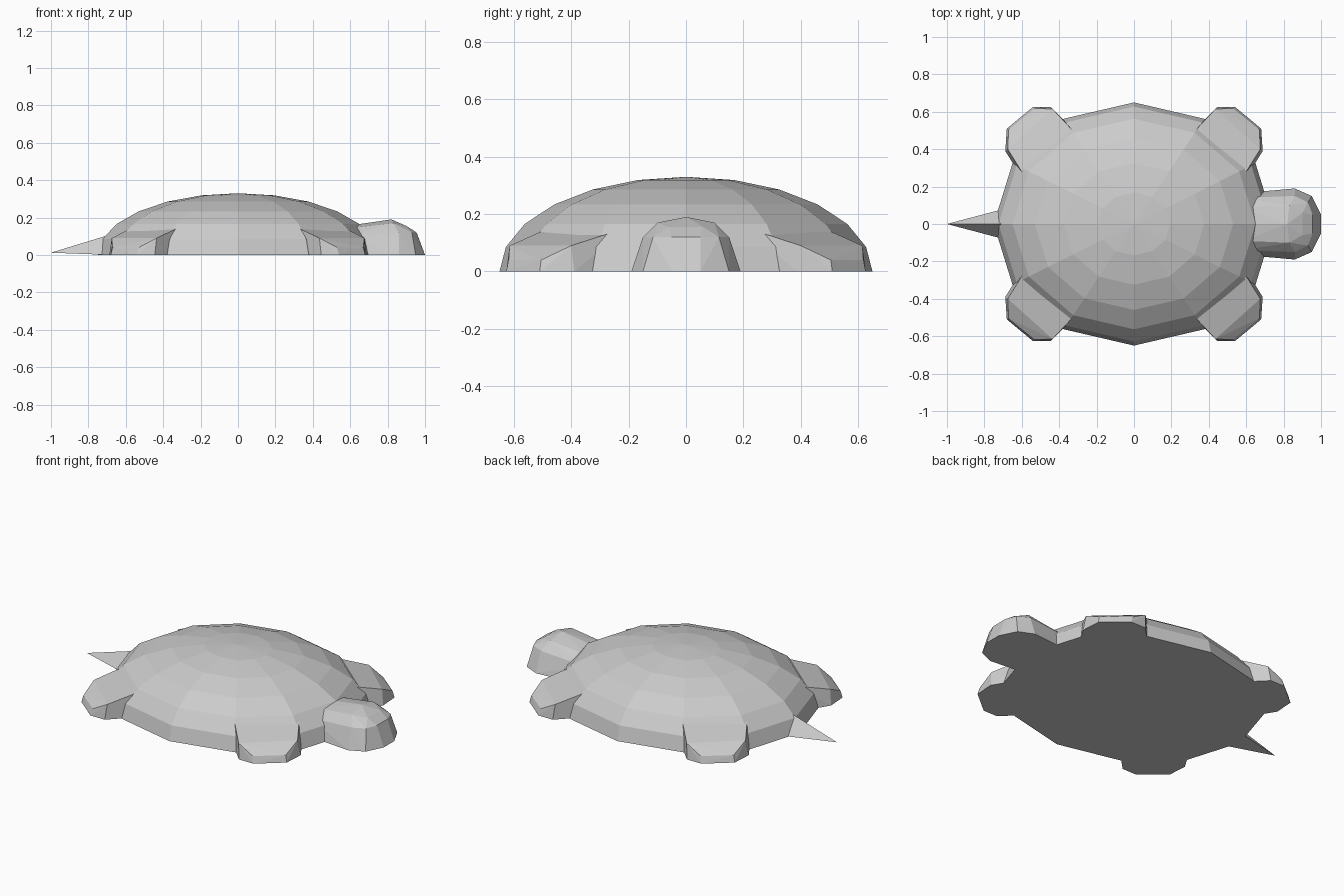
import bpy, bmesh
from mathutils import Matrix

if "Cube" in bpy.data.objects:
    bpy.data.objects.remove(bpy.data.objects["Cube"])


def finish(bm, name):
    bmesh.ops.recalc_face_normals(bm, faces=bm.faces)
    mesh = bpy.data.meshes.new(name)
    bm.to_mesh(mesh)
    bm.free()
    obj = bpy.data.objects.new(name, mesh)
    bpy.context.collection.objects.link(obj)
    return obj


def hull(name, points):
    """Convex faceted solid around a few points."""
    bm = bmesh.new()
    for p in points:
        bm.verts.new(p)
    bmesh.ops.convex_hull(bm, input=bm.verts[:])
    bmesh.ops.delete(bm, geom=[v for v in bm.verts if not v.link_faces], context='VERTS')
    bmesh.ops.dissolve_limit(bm, angle_limit=0.05, verts=bm.verts[:], edges=bm.edges[:])
    return finish(bm, name)


def both_sides(points):
    return points + [(x, -y, z) for x, y, z in points if y]


# Shell: upper half of a faceted ellipsoid, closed underneath
bm = bmesh.new()
bmesh.ops.create_uvsphere(bm, u_segments=12, v_segments=12, radius=1,
                          matrix=Matrix.Diagonal((0.75, 0.65, 0.33, 1)))
bmesh.ops.delete(bm, geom=[v for v in bm.verts if v.co.z < -0.01], context='VERTS')
bmesh.ops.contextual_create(bm, geom=[e for e in bm.edges if e.is_boundary])
finish(bm, "shell")

# Flippers: sloping wedges with chamfered tips, one per corner
flipper = [
    (0.55, 0.20, 0.155), (0.30, 0.47, 0.155),
    (0.675, 0.40, 0.09), (0.435, 0.615, 0.09),
    (0.67, 0.505, 0.04), (0.53, 0.618, 0.04),
    (0.57, 0.20, 0), (0.31, 0.49, 0),
    (0.688, 0.39, 0), (0.445, 0.626, 0),
    (0.68, 0.51, 0), (0.54, 0.626, 0),
]
for end, sx in (("front", 1), ("back", -1)):
    for side, sy in (("left", 1), ("right", -1)):
        hull(f"{end}_{side}_flipper", [(x * sx, y * sy, z) for x, y, z in flipper])

# Head: tapered block with rounded snout
hull("head", both_sides([
    (0.58, 0.165, 0), (0.69, 0.175, 0), (0.86, 0.19, 0), (0.95, 0.15, 0), (1.0, 0.05, 0),
    (0.58, 0.14, 0.10), (0.86, 0.15, 0.12), (0.93, 0.115, 0.12), (0.955, 0.05, 0.12),
    (0.58, 0.09, 0.142), (0.83, 0.10, 0.17), (0.90, 0.06, 0.155),
    (0.58, 0, 0.155), (0.82, 0, 0.19),
]))

# Tail: three-sided spike
hull("tail", both_sides([(-0.68, 0.085, 0), (-0.68, 0, 0.11), (-1.0, 0, 0.012)]))
